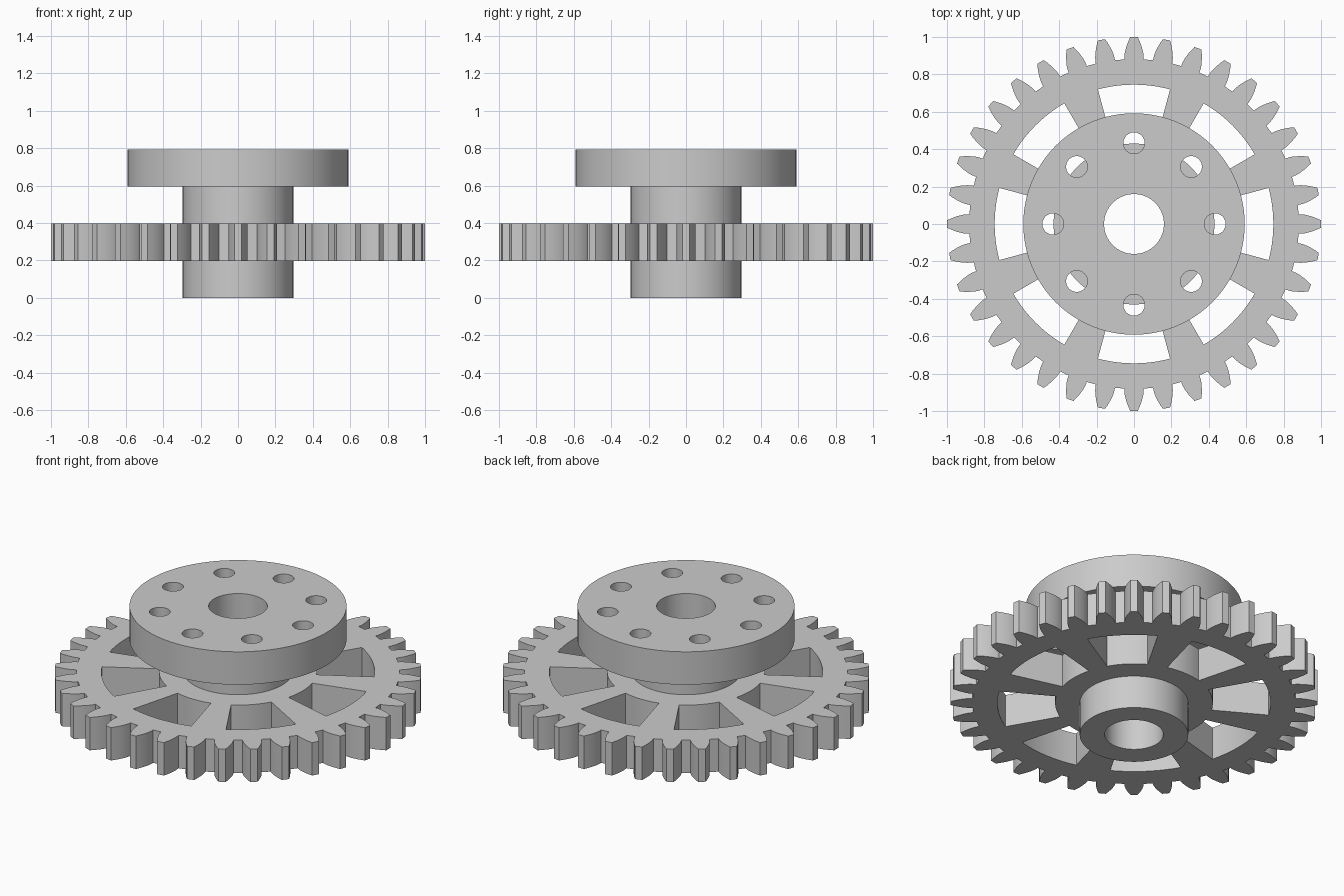
import bpy, bmesh, math

if "Cube" in bpy.data.objects:
    bpy.data.objects.remove(bpy.data.objects["Cube"], do_unlink=True)

STEP = 0.198          # height of each stacked section
BORE, HUB, FLANGE = 0.16, 0.296, 0.592
TEETH, WINDOWS, BOLTS = 36, 8, 8

steel = bpy.data.materials.new("plain grey")
steel.use_nodes = True
colour = (0.6, 0.6, 0.6, 1)
steel.diffuse_color = colour
steel.node_tree.nodes["Principled BSDF"].inputs["Base Color"].default_value = colour


def polar(r, a):
    return (r * math.cos(a), r * math.sin(a))


def circle(r, n=96, cx=0, cy=0):
    ring = [polar(r, math.tau * i / n) for i in range(n)]
    return [(cx + x, cy + y) for x, y in ring]


def arc(r, a, b, n=10):
    return [polar(r, a + (b - a) * i / n) for i in range(n + 1)]


def gear_outline():
    """Involute teeth, one pointing along +x."""
    module = 2 / (TEETH + 2)
    pitch_r = 1 - module
    root_r = pitch_r - 1.25 * module
    pressure = math.radians(20)
    base_r = pitch_r * math.cos(pressure)
    inv = lambda t: math.tan(t) - t
    half_base = math.pi / (2 * TEETH) + inv(pressure)
    flank = [(root_r, half_base)]
    for i in range(6):
        r = base_r + (1 - base_r) * i / 5
        flank.append((r, half_base - inv(math.acos(min(1, base_r / r)))))
    tooth = [(r, -a) for r, a in flank] + [(1, 0)] + flank[::-1]
    return [polar(r, a + math.tau * t / TEETH) for t in range(TEETH) for r, a in tooth]


def window(a, half=math.radians(15)):
    return arc(0.745, a - half, a + half) + arc(0.43, a + half, a - half)


def plate(name, z, loops):
    """Solid section: first loop is the rim, the others are openings."""
    curve = bpy.data.curves.new(name, "CURVE")
    curve.dimensions = "2D"
    curve.fill_mode = "BOTH"
    curve.extrude = STEP / 2
    for loop in loops:
        spline = curve.splines.new("POLY")
        spline.points.add(len(loop) - 1)
        for point, (x, y) in zip(spline.points, loop):
            point.co = (x, y, 0, 1)
        spline.use_cyclic_u = True
    obj = bpy.data.objects.new(name, curve)
    bpy.context.collection.objects.link(obj)
    bpy.ops.object.select_all(action="DESELECT")
    obj.select_set(True)
    bpy.context.view_layer.objects.active = obj
    bpy.ops.object.convert(target="MESH")
    obj = bpy.context.object
    obj.name = name
    obj.location.z = z + STEP / 2
    # weld caps to walls and face everything outwards
    bm = bmesh.new()
    bm.from_mesh(obj.data)
    bmesh.ops.remove_doubles(bm, verts=bm.verts, dist=0.0001)
    bmesh.ops.recalc_face_normals(bm, faces=bm.faces)
    bm.to_mesh(obj.data)
    bm.free()
    obj.data.materials.clear()
    obj.data.materials.append(steel)
    bpy.ops.object.shade_smooth_by_angle(angle=math.radians(8))
    return obj


# Hub collars below and above the gear
plate("lower_hub", 0, [circle(HUB), circle(BORE)])
plate("upper_hub", 2 * STEP, [circle(HUB), circle(BORE)])

# Toothed wheel with spoke windows
windows = [window(math.tau * i / WINDOWS) for i in range(WINDOWS)]
plate("gear_wheel", STEP, [gear_outline(), circle(BORE)] + windows)

# Top flange with a ring of bolt holes
holes = [circle(0.057, 40, *polar(0.433, math.tau * i / BOLTS)) for i in range(BOLTS)]
plate("top_flange", 3 * STEP, [circle(FLANGE), circle(BORE)] + holes)
